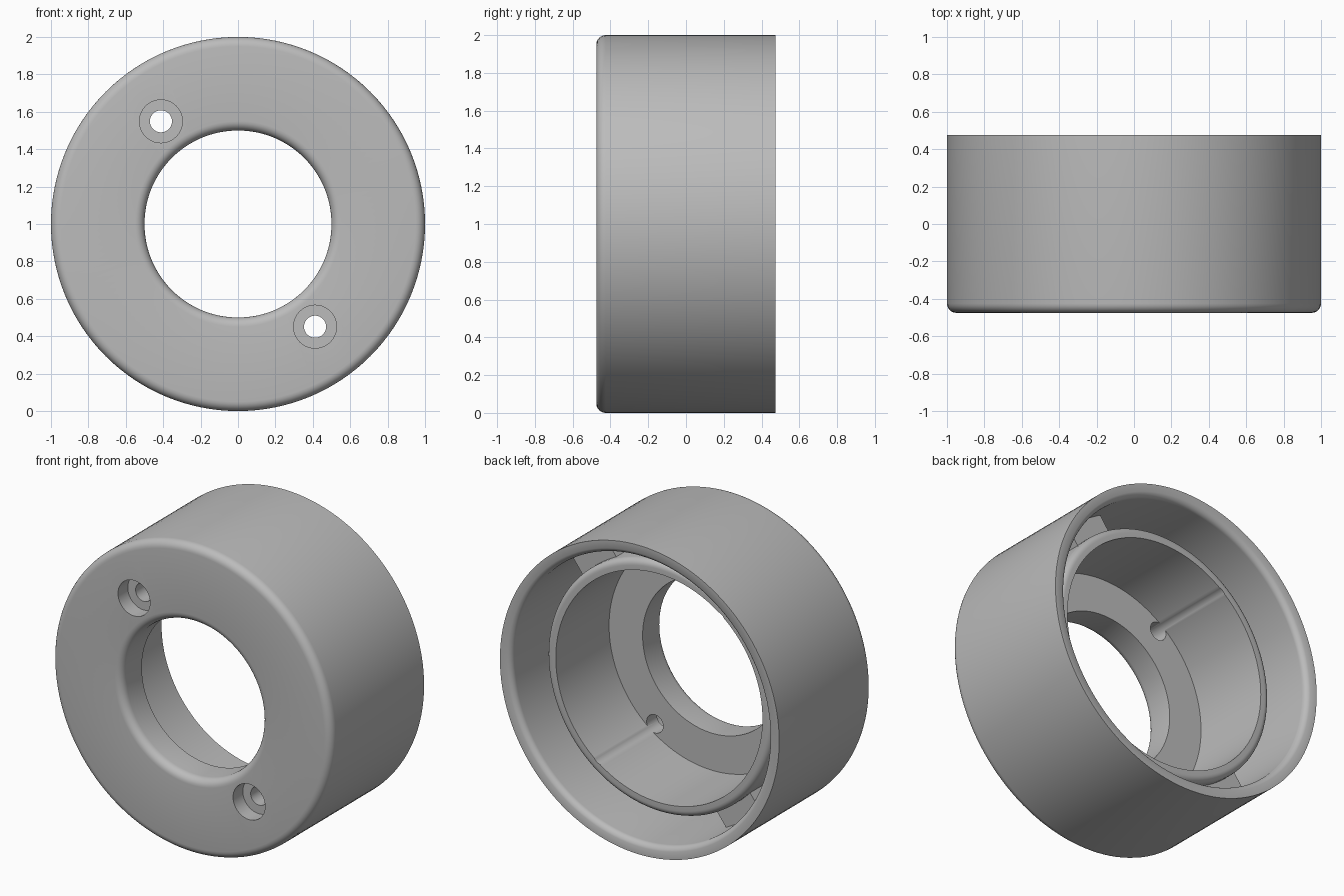
import bpy, bmesh
from math import sin, cos, pi, radians
from mathutils import Vector, Matrix

cube = bpy.data.objects.get("Cube")
if cube:
    bpy.data.objects.remove(cube, do_unlink=True)

grey = bpy.data.materials.new("plain grey")
grey.use_nodes = True
colour = (0.5, 0.5, 0.5, 1)
grey.diffuse_color = colour
grey.node_tree.nodes["Principled BSDF"].inputs["Base Color"].default_value = colour

FRONT, BACK = -0.475, 0.475
INNER_END = 0.275      # rear end of the inner sleeve
FLOOR = -0.27          # rear face of the front plate
CENTRE = Vector((0, 0, 1))


def make_object(name, bm):
    bmesh.ops.recalc_face_normals(bm, faces=bm.faces)
    mesh = bpy.data.meshes.new(name)
    bm.to_mesh(mesh)
    bm.free()
    mesh.materials.append(grey)
    obj = bpy.data.objects.new(name, mesh)
    bpy.context.collection.objects.link(obj)
    return obj


def arc(r, y, size, start, end, steps=6):
    """Rounded corner as (radius, y) points."""
    angles = [radians(start + (end - start) * i / steps) for i in range(steps + 1)]
    return [(r + size * cos(a), y + size * sin(a)) for a in angles]


def lathe(name, profile, steps=128):
    """Revolve a closed (radius, y) profile about the y axis."""
    bm = bmesh.new()
    verts = [bm.verts.new((r, y, 1)) for r, y in profile]
    edges = [bm.edges.new((verts[i - 1], verts[i])) for i in range(len(verts))]
    bmesh.ops.spin(bm, geom=verts + edges, cent=CENTRE, axis=(0, 1, 0),
                   angle=2 * pi, steps=steps, use_merge=True)
    bmesh.ops.remove_doubles(bm, verts=bm.verts, dist=1e-5)
    return make_object(name, bm)


def hole_cutter(x, z, radius, y0, y1):
    bm = bmesh.new()
    place = Matrix.Translation((x, (y0 + y1) / 2, z)) @ Matrix.Rotation(pi / 2, 4, 'X')
    bmesh.ops.create_cone(bm, cap_ends=True, segments=40, radius1=radius,
                          radius2=radius, depth=y1 - y0, matrix=place)
    cutter = make_object("hole_cutter", bm)
    cutter.hide_render = True
    return cutter


# Housing: front plate, outer shell and inner sleeve in one section
profile = (
    arc(0.55, FRONT + 0.05, 0.05, 180, 270)          # rounded central opening
    + arc(0.95, FRONT + 0.05, 0.05, 270, 360)        # rounded front rim
    + [(1.0, BACK), (0.95, BACK)]                    # flat rear rim
    + arc(0.96, BACK - 0.04, 0.04, 120, 180)         # eased inner lip
    + [(0.92, FLOOR), (0.81, FLOOR)]                 # channel behind the shell
    + arc(0.77, INNER_END - 0.04, 0.04, 0, 90)       # rounded sleeve end
    + [(0.74, INNER_END), (0.74, FLOOR), (0.5, FLOOR)]
)
housing = lathe("housing", profile)

# Two counterbored screw holes, opposite each other
for side in (-1, 1):
    x, z = side * 0.412, 1 - side * 0.549
    for radius, end in ((0.115, FRONT + 0.1), (0.059, 0.4)):
        cutter = hole_cutter(x, z, radius, FRONT - 0.1, end)
        cut = housing.modifiers.new("screw_hole", 'BOOLEAN')
        cut.operation = 'DIFFERENCE'
        cut.solver = 'EXACT'
        cut.object = cutter
        bpy.context.view_layer.objects.active = housing
        bpy.ops.object.modifier_apply(modifier=cut.name)
        bpy.data.objects.remove(cutter, do_unlink=True)

# Two ribs bridging the channel between sleeve and shell
for name, angle in (("upper_rib", 53), ("lower_rib", 233)):
    bm = bmesh.new()
    place = (Matrix.Translation(CENTRE) @ Matrix.Rotation(-radians(angle), 4, 'Y')
             @ Matrix.Translation((0.865, (FLOOR + 0.2) / 2 - 0.01, 0))
             @ Matrix.Diagonal((0.15, 0.2 - FLOOR + 0.02, 0.3, 1)))
    bmesh.ops.create_cube(bm, size=1, matrix=place)
    make_object(name, bm)

# Smooth shading with sharp edges kept
bpy.ops.object.select_all(action='DESELECT')
housing.select_set(True)
bpy.context.view_layer.objects.active = housing
bpy.ops.object.shade_smooth_by_angle(angle=radians(30))
